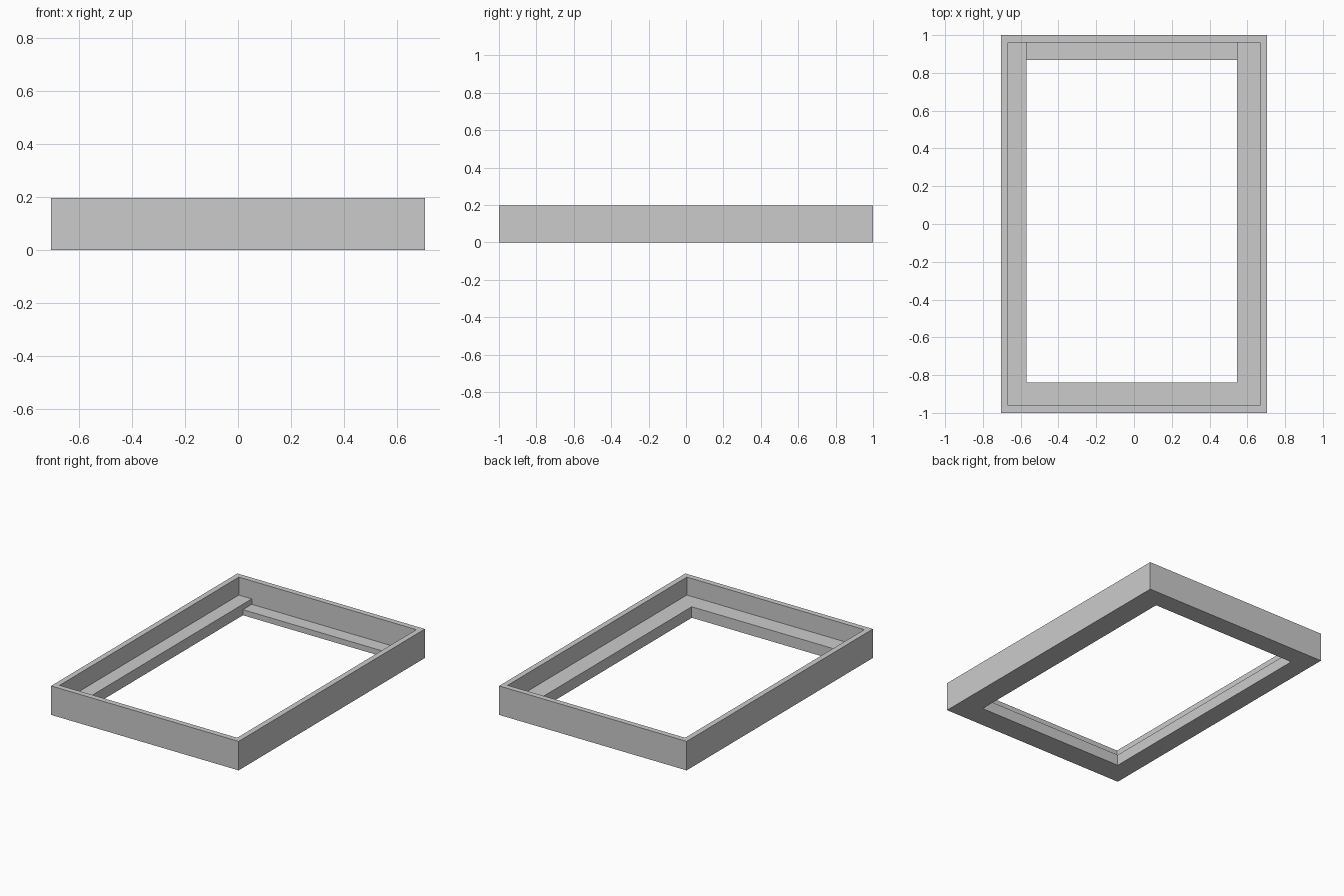
import bpy

if "Cube" in bpy.data.objects:
    bpy.data.objects.remove(bpy.data.objects["Cube"])

X, Y, H = 0.705, 1.0, 0.197          # outer half sizes and height
WALL = 0.038                         # rim thickness
LEDGE, LOW_LEDGE = 0.075, 0.038      # ledge heights
LEFT, RIGHT, FRONT, BACK = -0.57, 0.545, -0.84, 0.867   # opening edges


def box(name, x0, x1, y0, y1, z0, z1):
    bpy.ops.mesh.primitive_cube_add(
        size=1, location=((x0 + x1) / 2, (y0 + y1) / 2, (z0 + z1) / 2))
    obj = bpy.context.object
    obj.name = name
    obj.scale = (x1 - x0, y1 - y0, z1 - z0)
    bpy.ops.object.transform_apply(location=True, rotation=False, scale=True)
    return obj


def cut(target, cutter):
    mod = target.modifiers.new(cutter.name, 'BOOLEAN')
    mod.operation = 'DIFFERENCE'
    mod.solver = 'EXACT'
    mod.object = cutter
    bpy.context.view_layer.objects.active = target
    bpy.ops.object.modifier_apply(modifier=mod.name)
    bpy.data.objects.remove(cutter, do_unlink=True)


# Solid block that becomes the rectangular frame
frame = box("frame", -X, X, -Y, Y, 0, H)

# Upper recess leaves the thin rim standing above the ledges
cut(frame, box("recess", -X + WALL, X - WALL, -Y + WALL, Y - WALL, LEDGE, 0.4))

# Lowered step between the side ledges at the back
cut(frame, box("back_step", LEFT, RIGHT, 0, Y - WALL, LOW_LEDGE, 0.3))

# Through opening, slightly off centre
cut(frame, box("opening", LEFT, RIGHT, FRONT, BACK, -0.1, 0.35))
